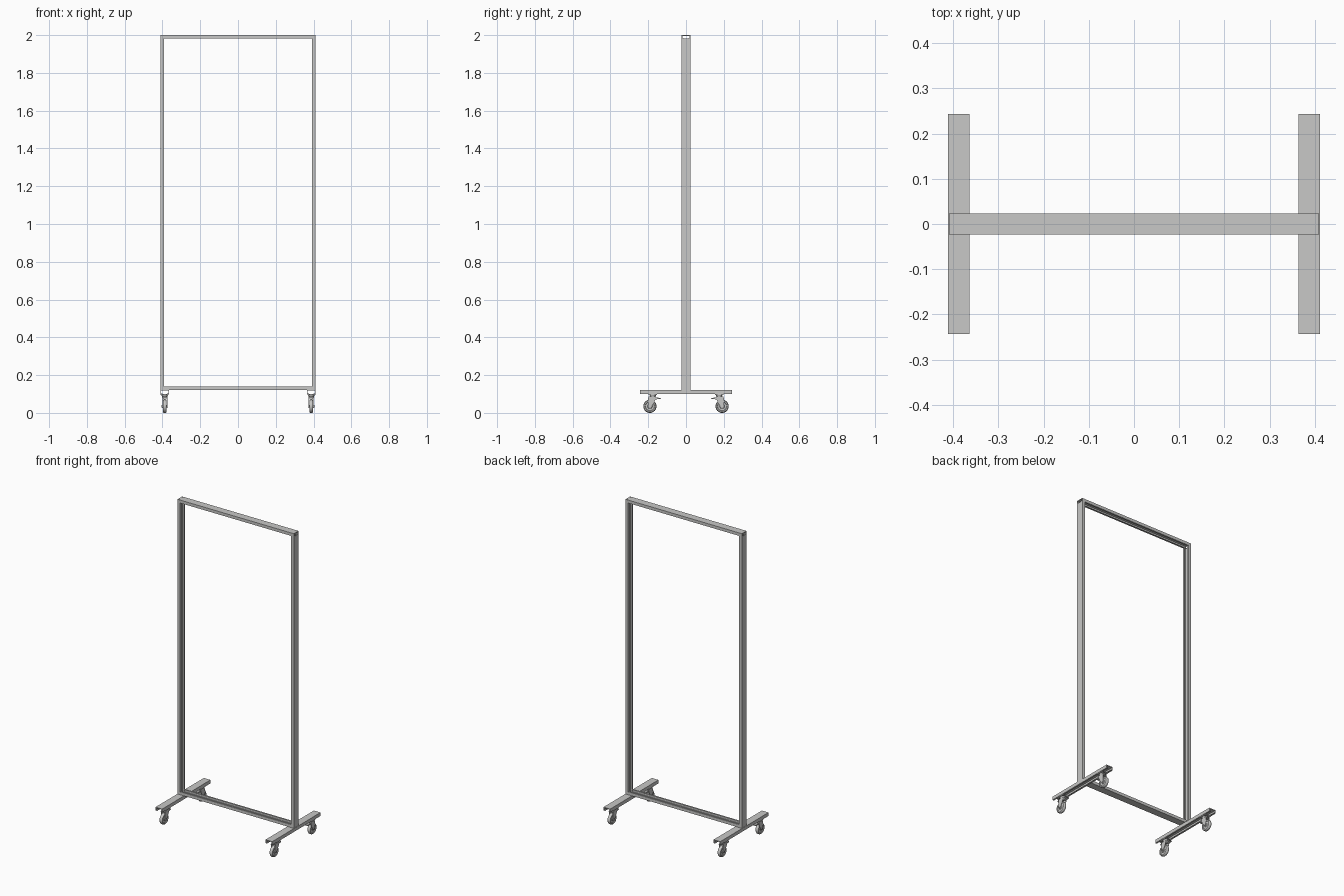
import bpy, bmesh, math
from mathutils import Matrix, Vector

if "Cube" in bpy.data.objects:
    bpy.data.objects.remove(bpy.data.objects["Cube"], do_unlink=True)

metal = bpy.data.materials.new("light grey metal")
metal.use_nodes = True
GREY = (0.58, 0.58, 0.57, 1)
metal.diffuse_color = GREY
metal.node_tree.nodes["Principled BSDF"].inputs["Base Color"].default_value = GREY


def finish(bm, name, smooth=False):
    bmesh.ops.recalc_face_normals(bm, faces=bm.faces)
    mesh = bpy.data.meshes.new(name)
    bm.to_mesh(mesh)
    bm.free()
    mesh.materials.append(metal)
    ob = bpy.data.objects.new(name, mesh)
    bpy.context.collection.objects.link(ob)
    if smooth:
        bpy.context.view_layer.objects.active = ob
        ob.select_set(True)
        bpy.ops.object.shade_smooth_by_angle(angle=math.radians(35))
        ob.select_set(False)
    return ob


def prism(name, points, start, direction, length, u, v, smooth=False):
    """Extrude a closed 2D outline, laid out on axes u and v, along a direction."""
    bm = bmesh.new()
    start, direction, u, v = map(Vector, (start, direction, u, v))
    face = bm.faces.new([bm.verts.new(start + u * a + v * b) for a, b in points])
    new = bmesh.ops.extrude_face_region(bm, geom=[face])["geom"]
    bmesh.ops.translate(bm, vec=direction * length,
                        verts=[g for g in new if isinstance(g, bmesh.types.BMVert)])
    return finish(bm, name, smooth)


def box(name, centre, size):
    bm = bmesh.new()
    bmesh.ops.create_cube(bm, size=1, matrix=Matrix.Translation(centre) @ Matrix.Diagonal((*size, 1)))
    return finish(bm, name)


def cylinder(name, centre, radius, depth, axis="Z", sides=24, top=None):
    bm = bmesh.new()
    turn = Matrix.Rotation(math.pi / 2, 4, "Y") if axis == "X" else Matrix()
    bmesh.ops.create_cone(bm, cap_ends=True, segments=sides, radius1=radius,
                          radius2=radius if top is None else top, depth=depth,
                          matrix=Matrix.Translation(centre) @ turn)
    return finish(bm, name, True)


def lathe_x(name, centre, profile, sides=32):
    """Spin a closed (x, radius) outline around the x axis."""
    bm = bmesh.new()
    rings = []
    for i in range(sides):
        a = math.tau * i / sides
        rings.append([bm.verts.new(Vector(centre) + Vector((x, r * math.cos(a), r * math.sin(a))))
                      for x, r in profile])
    n = len(profile)
    for i in range(sides):
        p, q = rings[i], rings[(i + 1) % sides]
        for j in range(n):
            k = (j + 1) % n
            bm.faces.new((p[j], p[k], q[k], q[j]))
    return finish(bm, name, True)


# Lipped channel section: width across, depth towards its open side
W, T, HALF = 0.047, 0.019, 0.41
half_section = [(W / 2, 0), (W / 2, T), (0.013, T), (0.013, T - 0.003),
                (0.019, T - 0.003), (0.019, 0.004)]
channel = half_section + [(-a, b) for a, b in reversed(half_section)]

X, Y, Z = (1, 0, 0), (0, 1, 0), (0, 0, 1)
FOOT_TOP, TOP = 0.122, 2.0

# Frame: the channels open towards the middle
prism("top_rail", channel, (-HALF, 0, TOP), X, 2 * HALF, Y, (0, 0, -1))
prism("bottom_rail", channel, (-HALF + T, 0, FOOT_TOP), X, 2 * (HALF - T), Y, Z)
for side, s in (("left", 1), ("right", -1)):
    prism(side + "_post", channel, (s * HALF, 0, FOOT_TOP), Z, TOP - T - FOOT_TOP, Y, (-s, 0, 0))

# Screw heads on the top rail
for s in (1, -1):
    for x, r in ((0.403, 0.002), (0.374, 0.002), (0.292, 0.004)):
        for y in (-0.017, 0.017):
            cylinder("top_screw", (s * x, y, TOP), r, 0.001, sides=12)


def caster(tag, x, d):
    """Swivel caster under a foot end; d points outward along y."""
    stem, axle, zc, r = d * 0.176, d * 0.191, 0.035, 0.035
    box(tag + "_mount_plate", (x, stem, 0.098), (0.042, 0.046, 0.005))
    cylinder(tag + "_swivel", (x, stem, 0.091), 0.014, 0.011, top=0.018)
    # Fork crown and cheeks
    box(tag + "_fork_crown", (x, stem + d * 0.003, 0.083), (0.028, 0.04, 0.006))
    cheek = [(-0.018, 0.086), (0.022, 0.086), (0.026, 0.07), (0.023, 0.03),
             (0.015, 0.025), (0.007, 0.03), (-0.012, 0.065)]
    for s in (1, -1):
        prism(tag + "_fork_cheek", cheek, (x + s * 0.0115, stem, 0), (s, 0, 0), 0.0025, (0, d, 0), Z)
    # Wheel with a rounded tread and recessed sides
    rim = [(0.004, 0.004), (0.009, 0.004), (0.009, 0.011), (0.006, 0.013), (0.006, 0.023),
           (0.010, 0.025), (0.010, 0.031), (0.007, 0.034), (0.003, r)]
    lathe_x(tag + "_wheel", (x, axle, zc), rim + [(-a, b) for a, b in reversed(rim)])
    cylinder(tag + "_axle", (x, axle, zc), 0.006, 0.032, "X", 12)
    # Brake pedal pointing inward
    pedal = [(-0.012, 0.082), (-0.042, 0.079), (-0.043, 0.074), (-0.03, 0.074), (-0.012, 0.07)]
    prism(tag + "_brake_pedal", pedal, (x - 0.01, stem, 0), X, 0.02, (0, d, 0), Z)


# Feet: channels open downward, with a caster at each end
for side, s in (("left", 1), ("right", -1)):
    x = s * 0.388
    prism(side + "_foot", [(a, b * 1.15) for a, b in channel],
          (x, -0.243, FOOT_TOP), Y, 0.486, X, (0, 0, -1))
    for end, d in (("front", -1), ("back", 1)):
        caster(f"{side}_{end}_caster", x, d)
